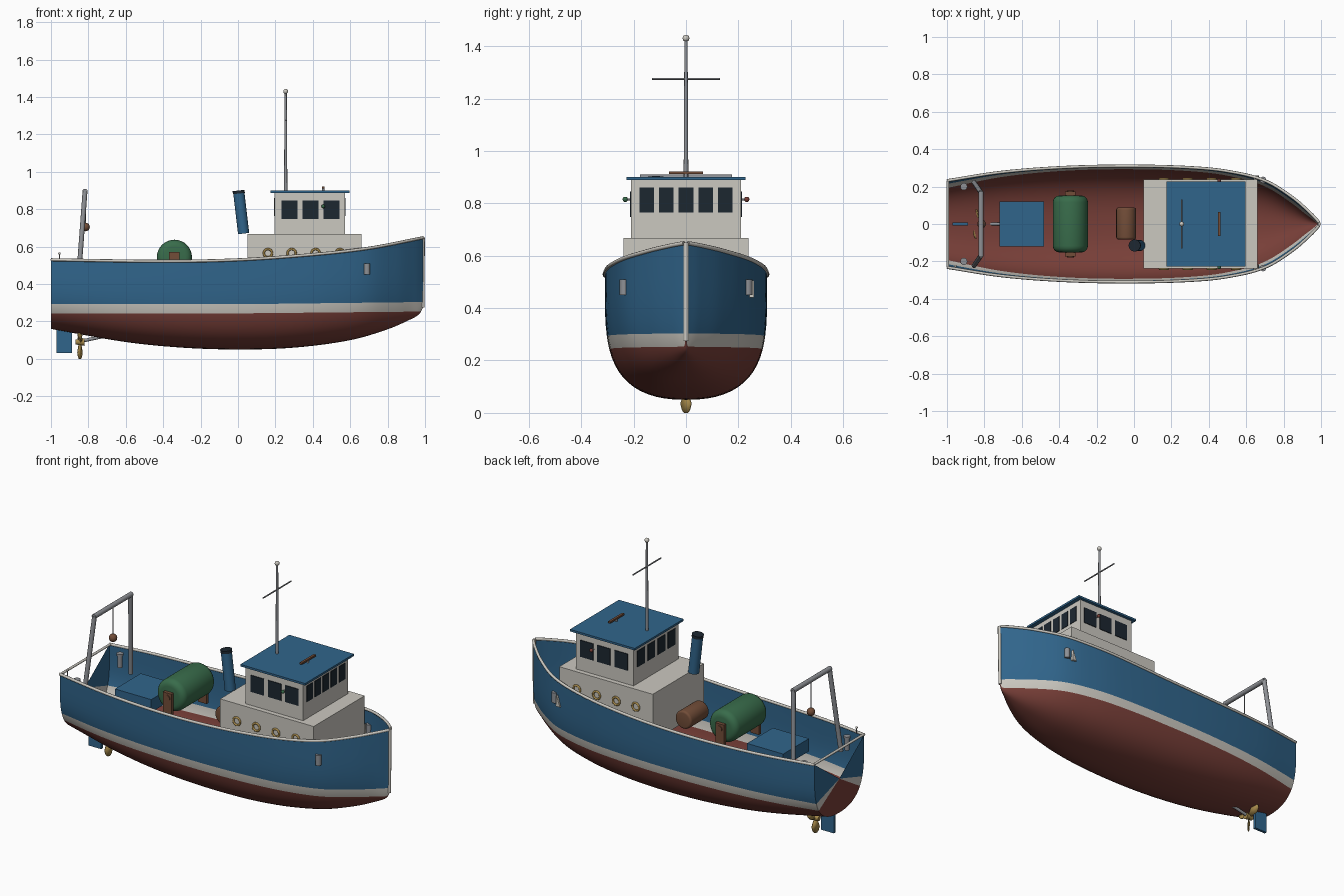
import bpy, bmesh, math
from mathutils import Vector

cube = bpy.data.objects.get("Cube")
if cube:
    bpy.data.objects.remove(cube, do_unlink=True)


def material(name, r, g, b):
    m = bpy.data.materials.new(name)
    m.use_nodes = True
    m.diffuse_color = (r, g, b, 1)
    node = next(n for n in m.node_tree.nodes if n.type == 'BSDF_PRINCIPLED')
    node.inputs["Base Color"].default_value = (r, g, b, 1)
    node.inputs["Roughness"].default_value = 0.6
    return m


BLUE = material("hull blue", .03, .13, .26)
WHITE = material("off white", .6, .58, .53)
RED = material("bottom red", .19, .05, .04)
GREEN = material("net green", .04, .15, .07)
BROWN = material("rust brown", .17, .075, .04)
GLASS = material("dark glass", .012, .02, .03)
GREY = material("steel grey", .27, .28, .3)
BRASS = material("brass", .38, .25, .07)
parts = []


def add(name, bm, *mats):
    me = bpy.data.meshes.new(name)
    bm.to_mesh(me)
    bm.free()
    for m in mats:
        me.materials.append(m)
    ob = bpy.data.objects.new(name, me)
    bpy.context.collection.objects.link(ob)
    parts.append(ob)
    return ob


def box(name, mat, x0, x1, y0, y1, z0, z1):
    bm = bmesh.new()
    bmesh.ops.create_cube(bm, size=1)
    for v in bm.verts:
        v.co = Vector((x0 if v.co.x < 0 else x1, y0 if v.co.y < 0 else y1,
                       z0 if v.co.z < 0 else z1))
    return add(name, bm, mat)


def rod(name, mat, a, b, r, r2=None, sides=16, bevel=0):
    a, b = Vector(a), Vector(b)
    bm = bmesh.new()
    bmesh.ops.create_cone(bm, cap_ends=True, segments=sides, radius1=r,
                          radius2=r2 or r, depth=(b - a).length)
    if bevel:
        rims = [e for e in bm.edges if abs(e.verts[0].co.z - e.verts[1].co.z) < 1e-5]
        bmesh.ops.bevel(bm, geom=rims, offset=bevel, segments=4, profile=.5, affect='EDGES')
    q = Vector((0, 0, 1)).rotation_difference(b - a)
    for v in bm.verts:
        v.co = q @ v.co + (a + b) / 2
    return add(name, bm, mat)


def ball(name, mat, centre, r):
    bm = bmesh.new()
    bmesh.ops.create_uvsphere(bm, u_segments=16, v_segments=10, radius=r)
    bmesh.ops.translate(bm, verts=bm.verts, vec=centre)
    return add(name, bm, mat)


def curve(keys, x):
    """Smooth interpolation through (x, value) keys."""
    n = len(keys)
    i = max(0, min(n - 2, sum(k[0] <= x for k in keys) - 1))

    def slope(j):
        a, b = keys[max(j - 1, 0)], keys[min(j + 1, n - 1)]
        return (b[1] - a[1]) / (b[0] - a[0])
    (xa, va), (xb, vb) = keys[i], keys[i + 1]
    h = xb - xa
    t = (x - xa) / h
    return (va * (1 + 2 * t) * (1 - t) ** 2 + vb * t * t * (3 - 2 * t)
            + h * slope(i) * t * (1 - t) ** 2 - h * slope(i + 1) * t * t * (1 - t))


# Hull lines: half breadth, sheer and keel along the length
BEAM = [(-1, .232), (-.7, .278), (-.35, .304), (0, .31), (.3, .302), (.5, .282),
        (.7, .232), (.85, .14), (.95, .052), (.99, .008)]
SHEER = [(-1, .53), (-.4, .522), (0, .53), (.4, .558), (.7, .592), (.99, .648)]
KEEL = [(-1, .16), (-.6, .09), (-.3, .06), (0, .05), (.3, .06), (.6, .1),
        (.8, .158), (.92, .21), (.97, .24), (.99, .275)]
LOW, MID, HIGH = 12, 2, 6


def half_section(x):
    keel, sheer = curve(KEEL, x), curve(SHEER, x)
    red = max(.243 + .01 * max(x, 0), keel + .004)
    white = max(.292 + .012 * max(x, 0), red + .02)
    zs = [keel + (red - keel) * (i / LOW) ** 2 for i in range(LOW)]
    zs += [red + (white - red) * i / MID for i in range(MID)]
    zs += [white + (sheer - white) * i / HIGH for i in range(HIGH + 1)]
    beam = curve(BEAM, x)
    return [(beam * max(0, 1 - (1 - (z - keel) / (sheer - keel)) ** 4) ** .42, z) for z in zs]


def band(row):
    return 0 if row < LOW else 1 if row < LOW + MID else 2


# Open hull skin, with a notched fan closing the stern
stations = [-1 + 1.99 * math.sin(math.pi / 2 * i / 56) for i in range(57)]
bm = bmesh.new()
rings = []
for x in stations:
    half = half_section(x)
    ring = [bm.verts.new((x, -y, z)) for y, z in reversed(half)]
    rings.append(ring + [bm.verts.new((x, y, z)) for y, z in half[1:]])
top = LOW + MID + HIGH
apex = bm.verts.new((-1, 0, .36))
for j in range(2 * top):
    row = top - 1 - j if j < top else j - top
    for a, b in zip(rings, rings[1:]):
        bm.faces.new((a[j], a[j + 1], b[j + 1], b[j])).material_index = band(row)
    bm.faces.new((rings[0][j + 1], rings[0][j], apex)).material_index = band(row)
add("hull", bm, RED, WHITE, BLUE)


# Gunwale rail, stern rail and stem bar
def tube_path(name, mat, pts, r):
    cu = bpy.data.curves.new(name, 'CURVE')
    cu.dimensions = '3D'
    cu.bevel_depth, cu.bevel_resolution, cu.use_fill_caps = r, 2, True
    sp = cu.splines.new('POLY')
    sp.points.add(len(pts) - 1)
    for p, co in zip(sp.points, pts):
        p.co = (*co, 1)
    cu.materials.append(mat)
    ob = bpy.data.objects.new(name, cu)
    bpy.context.collection.objects.link(ob)


for side, s in (("left", 1), ("right", -1)):
    tube_path("gunwale_" + side, WHITE,
              [(x, s * curve(BEAM, x), curve(SHEER, x)) for x in stations], .008)
rod("stern_rail", WHITE, (-.995, -.232, .53), (-.995, .232, .53), .007)
rod("stem_bar", WHITE, (.988, 0, .275), (.99, 0, .65), .009)

# Deckhouse, wheelhouse and roof
box("deckhouse", WHITE, .05, .66, -.238, .238, .39, .667)
box("wheelhouse", WHITE, .195, .572, -.21, .21, .667, .889)
box("wheelhouse_roof", BLUE, .175, .597, -.228, .228, .888, .9)
for i in range(5):
    y = (i - 2) * .075
    box("front_window", GLASS, .57, .575, y - .028, y + .028, .765, .86)
for i in range(4):
    y = (i - 1.5) * .095
    box("aft_window", GLASS, .192, .197, y - .034, y + .034, .765, .86)
for s in (-1, 1):
    for x in (.275, .388, .5):
        box("side_window", GLASS, x - .043, x + .043, s * .211 - .003, s * .211 + .003, .748, .846)
    # Brass porthole rims
    for x in (.16, .287, .415, .545):
        ring = [(x + .022 * math.cos(a * math.pi / 12), s * .24, .565 + .022 * math.sin(a * math.pi / 12))
                for a in range(25)]
        tube_path("porthole_rim", BRASS, ring, .006)
    # Running lights, anchors and stern bollards
    rod("light_bracket", GREY, (.455, s * .205, .815), (.455, s * .23, .815), .004)
    ball("running_light", RED if s > 0 else GREEN, (.455, s * .232, .815), .01)
    rod("anchor_shank", GREY, (.69, s * .236, .45), (.69, s * .236, .51), .017)
    fluke = box("anchor_fluke", WHITE, .64, .668, s * .238 - .004, s * .238 + .022, .44, .505)
    for v in fluke.data.vertices:
        if v.co.z > .5:
            v.co.x = .664
    rod("bollard", GREY, (-.91, s * .2, .43), (-.91, s * .2, .5), .014)
    rod("bollard_cap", GREY, (-.91, s * .2, .5), (-.91, s * .2, .512), .019)
    # Stern gallows legs and drum stands
    rod("gallows_leg", GREY, (-.855, s * .222, .4), (-.818, s * .168, .895), .013)
    box("drum_stand", BROWN, -.368, -.312, s * .163 - .01, s * .163 + .01, .39, .572)

rod("gallows_beam", GREY, (-.818, -.175, .895), (-.818, .175, .895), .014)
rod("hanging_line", GREY, (-.815, 0, .89), (-.815, 0, .72), .003, sides=8)
ball("hanging_float", BROWN, (-.815, 0, .705), .023)
ball("stern_light", WHITE, (-.955, -.225, .563), .007)
rod("stern_light_post", GREY, (-.955, -.225, .53), (-.955, -.225, .56), .003, sides=8)

# Mast with crossbar, and the scanner on the roof
rod("mast", GREY, (.255, 0, .895), (.255, 0, 1.42), .009, .006)
ball("mast_ball", WHITE, (.255, 0, 1.43), .013)
rod("crossbar", GREY, (.255, -.13, 1.275), (.255, .13, 1.275), .004)
rod("scanner_post", GREY, (.455, 0, .9), (.455, 0, .915), .007)
box("scanner_bar", BROWN, .448, .462, -.065, .065, .912, .922)

# Funnel
foot, tip = Vector((.03, -.115, .67)), Vector((.003, -.115, .9))
rod("funnel", BLUE, foot, foot.lerp(tip, .93), .03, sides=24)
rod("funnel_cap", GLASS, foot.lerp(tip, .93), tip, .032, sides=24)

# Net drum, winch barrel and hatch
rod("net_drum", GREEN, (-.34, -.152, .543), (-.34, .152, .543), .094, sides=32, bevel=.035)
rod("drum_axle", BROWN, (-.34, -.178, .543), (-.34, .178, .543), .018)
rod("winch_barrel", BROWN, (-.042, -.083, .482), (-.042, .088, .482), .053, sides=24, bevel=.012)
box("hatch", BLUE, -.718, -.482, -.12, .12, .4, .475)

# Rudder, shaft and three-bladed propeller
box("rudder", BLUE, -.97, -.887, -.008, .008, .032, .165)
rod("propeller_shaft", GREY, (-.86, 0, .09), (-.71, 0, .122), .009)
rod("propeller_hub", BRASS, (-.87, 0, .09), (-.822, 0, .09), .013, .02)
bm = bmesh.new()
for k in range(3):
    a = k * 2 * math.pi / 3
    out, across = Vector((0, math.sin(a), -math.cos(a))), Vector((0, math.cos(a), math.sin(a)))
    outline = [(.01, .008), (.055, .02), (.08, .014), (.09, .006)]
    pts = [(r, w) for r, w in outline] + [(r, -w) for r, w in reversed(outline)]
    bm.faces.new([bm.verts.new(Vector((-.845 + w * .6, 0, .09)) + out * r + across * w)
                  for r, w in pts])
blades = add("propeller_blades", bm, BRASS)
solid = blades.modifiers.new("thickness", 'SOLIDIFY')
solid.thickness, solid.offset = .006, 0

# Smooth the round parts, keep hard edges
bpy.ops.object.select_all(action='DESELECT')
for ob in parts:
    ob.select_set(True)
bpy.context.view_layer.objects.active = parts[0]
bpy.ops.object.shade_smooth_by_angle(angle=math.radians(35))
